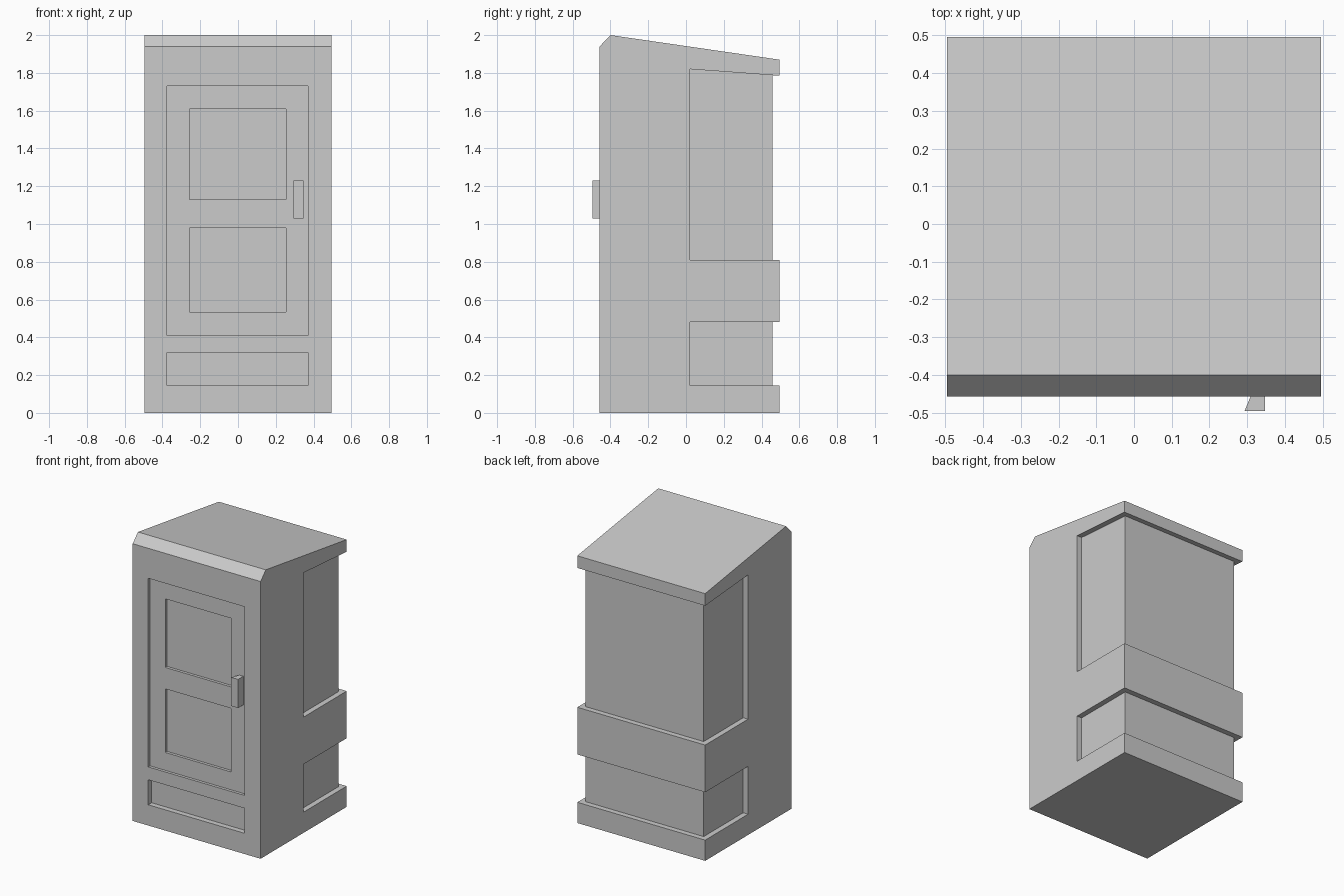
import bpy
import bmesh

cube = bpy.data.objects.get("Cube")
if cube:
    bpy.data.objects.remove(cube, do_unlink=True)

COLOUR = (0.6, 0.6, 0.6, 1)
grey = bpy.data.materials.new("plain_grey")
grey.use_nodes = True
grey.diffuse_color = COLOUR
shader = next(n for n in grey.node_tree.nodes if n.type == 'BSDF_PRINCIPLED')
shader.inputs["Base Color"].default_value = COLOUR


def prism(name, profile, start, end, place):
    """Extrude a 2D profile from start to end; place maps (a, b, depth) to xyz."""
    bm = bmesh.new()
    ends = [[bm.verts.new(place(a, b, d)) for a, b in profile] for d in (start, end)]
    for ring in ends:
        bm.faces.new(ring)
    n = len(profile)
    for i in range(n):
        j = (i + 1) % n
        bm.faces.new((ends[0][i], ends[0][j], ends[1][j], ends[1][i]))
    bmesh.ops.recalc_face_normals(bm, faces=bm.faces)
    mesh = bpy.data.meshes.new(name)
    bm.to_mesh(mesh)
    bm.free()
    mesh.materials.append(grey)
    obj = bpy.data.objects.new(name, mesh)
    bpy.context.collection.objects.link(obj)
    return obj


def along_x(a, b, d):
    return (d, a, b)


def along_y(a, b, d):
    return (a, d, b)


def along_z(a, b, d):
    return (a, b, d)


def cut(target, cutter):
    cutter.hide_render = True
    mod = target.modifiers.new("cut", 'BOOLEAN')
    mod.operation = 'DIFFERENCE'
    mod.solver = 'EXACT'
    mod.object = cutter
    bpy.context.view_layer.objects.active = target
    bpy.ops.object.modifier_apply(modifier=mod.name)
    bpy.data.objects.remove(cutter, do_unlink=True)


HALF = 0.495     # half width, and the back of the bands
FRONT = -0.457
INSET = 0.457    # recessed sides and back wall
OUT = 0.6        # cutters reach past the body

# Cabin body with sloping roof and chamfered front edge
body = prism("cabin_body",
             [(FRONT, 0), (HALF, 0), (HALF, 1.87), (-0.40, 2.0), (FRONT, 1.94)],
             -HALF, HALF, along_x)

# Recesses wrapping round the rear half, leaving base, belt and roof bands
for low, high_front, high_back in ((0.145, 0.48, 0.48), (0.81, 1.82, 1.785)):
    side = [(0.02, low), (OUT, low), (OUT, high_back), (HALF, high_back), (0.02, high_front)]
    t = (INSET - 0.02) / (HALF - 0.02)
    edge = high_front + t * (high_back - high_front)
    rear = [(INSET, low), (OUT, low), (OUT, high_back), (HALF, high_back), (INSET, edge)]
    cut(body, prism("side_cutter", side, INSET, OUT, along_x))
    cut(body, prism("side_cutter", side, -OUT, -INSET, along_x))
    cut(body, prism("rear_cutter", rear, -OUT, OUT, along_x))

# Front recesses: door, its two panels and the kick panel
for x0, x1, z0, z1, depth in (
        (-0.375, 0.37, 0.41, 1.73, 0.02),
        (-0.257, 0.253, 1.13, 1.61, 0.04),
        (-0.257, 0.253, 0.535, 0.98, 0.04),
        (-0.375, 0.37, 0.145, 0.32, 0.038)):
    rect = [(x0, z0), (x1, z0), (x1, z1), (x0, z1)]
    cut(body, prism("panel_cutter", rect, -OUT, FRONT + depth, along_y))

# Wedge-shaped pull handle on the door
prism("door_handle",
      [(0.293, -HALF), (0.347, -HALF), (0.347, -0.435), (0.318, -0.435)],
      1.03, 1.23, along_z)
